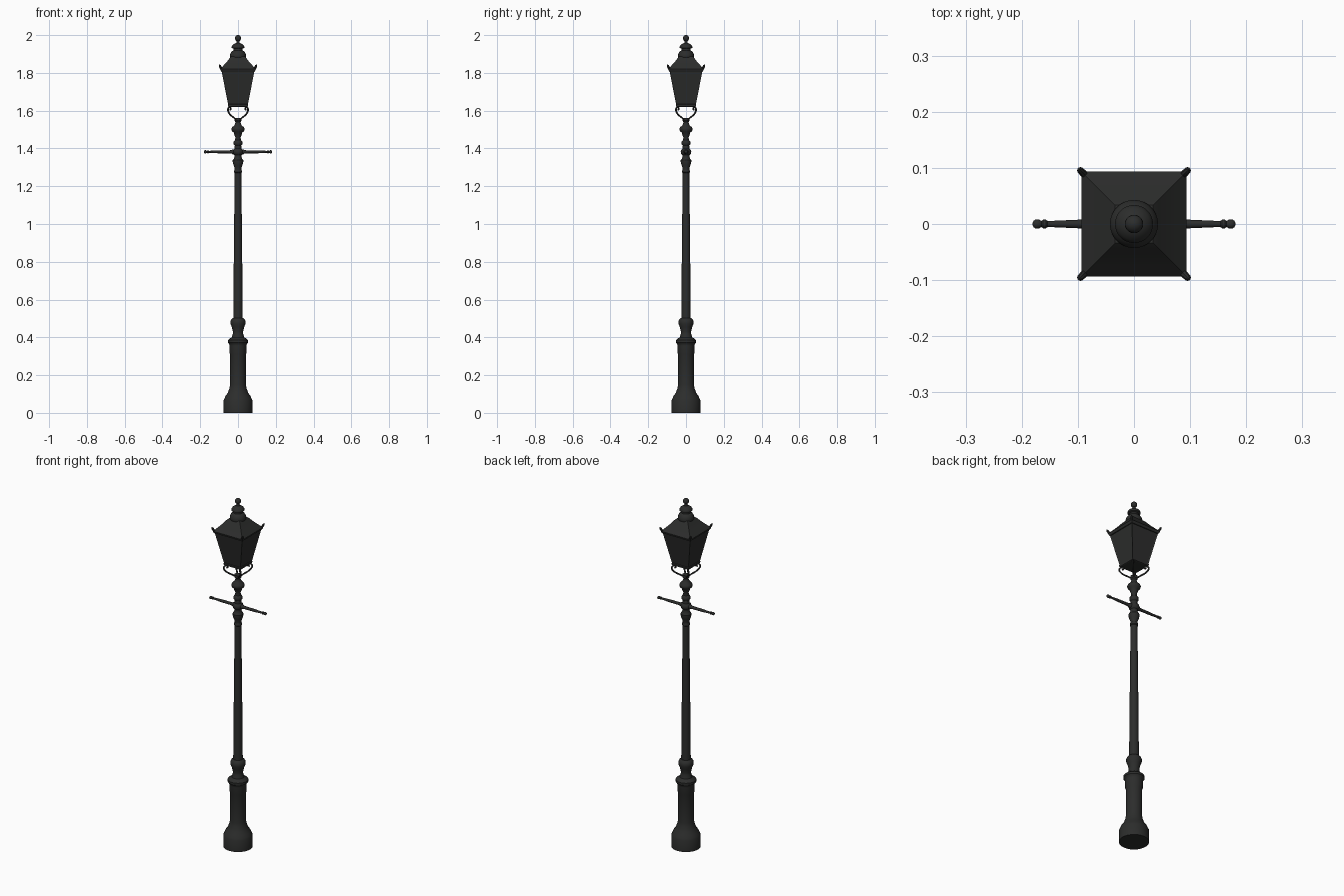
import bpy, bmesh, math
from mathutils import Vector, Matrix

if "Cube" in bpy.data.objects:
    bpy.data.objects.remove(bpy.data.objects["Cube"])

iron = bpy.data.materials.new("black_iron")
iron.diffuse_color = (0.025, 0.026, 0.025, 1)
iron.use_nodes = True
iron.node_tree.nodes["Principled BSDF"].inputs["Base Color"].default_value = iron.diffuse_color


def finish(name, bm, smooth=True):
    bmesh.ops.recalc_face_normals(bm, faces=bm.faces)
    me = bpy.data.meshes.new(name)
    bm.to_mesh(me)
    bm.free()
    me.materials.append(iron)
    ob = bpy.data.objects.new(name, me)
    bpy.context.collection.objects.link(ob)
    if smooth:
        bpy.ops.object.select_all(action='DESELECT')
        ob.select_set(True)
        bpy.context.view_layer.objects.active = ob
        bpy.ops.object.shade_smooth_by_angle(angle=math.radians(35))
    return ob


def loft(profile, n, turn=0.0, scale=1.0):
    """Stack of n-sided rings from (radius, z) pairs, capped at both ends."""
    bm = bmesh.new()
    rings = []
    for r, z in profile:
        rings.append([bm.verts.new((r * scale * math.cos(turn + 2 * math.pi * i / n),
                                    r * scale * math.sin(turn + 2 * math.pi * i / n), z))
                      for i in range(n)])
    for a, b in zip(rings, rings[1:]):
        for i in range(n):
            j = (i + 1) % n
            bm.faces.new((a[i], a[j], b[j], b[i]))
    bm.faces.new(rings[0][::-1])
    bm.faces.new(rings[-1])
    return bm


def turned(name, profile, n=28):
    return finish(name, loft(profile, n))


def square(profile):
    return loft(profile, 4, math.pi / 4, math.sqrt(2))


# pedestal with wide foot and collar
turned("pedestal", [(.077, 0), (.077, .066), (.072, .075), (.066, .09), (.054, .105),
                    (.050, .118), (.045, .13), (.042, .15), (.042, .31), (.045, .318),
                    (.045, .355), (.047, .365), (.054, .373), (.054, .385), (.045, .393),
                    (.033, .40), (.027, .42), (.027, .43), (.033, .455), (.040, .472),
                    (.040, .486), (.035, .496), (.026, .503)])
# tapered shaft
turned("shaft", [(.025, .50), (.022, .85), (.0175, 1.275)])
# mouldings above the shaft
turned("upper_mouldings", [(.017, 1.27), (.021, 1.274), (.021, 1.282), (.018, 1.287),
                           (.019, 1.30), (.024, 1.312), (.028, 1.328), (.028, 1.338),
                           (.022, 1.346), (.019, 1.355), (.019, 1.365), (.026, 1.372),
                           (.028, 1.382), (.026, 1.392), (.018, 1.40), (.017, 1.415),
                           (.023, 1.422), (.024, 1.43), (.022, 1.438), (.015, 1.445),
                           (.014, 1.46), (.019, 1.47), (.022, 1.483), (.032, 1.492),
                           (.035, 1.502), (.032, 1.511), (.020, 1.522), (.014, 1.535),
                           (.014, 1.54), (.019, 1.547), (.019, 1.562)])

# ladder rest: two turned arms with knobbed ends
arm = [(.013, .015), (.013, .028), (.009, .034), (.008, .05), (.0078, .10), (.0055, .152),
       (.0055, .154), (.008, .157), (.008, .162), (.0055, .165), (.0085, .170),
       (.0085, .175), (.006, .179), (.002, .181)]
for side, name in ((1, "ladder_arm_right"), (-1, "ladder_arm_left")):
    ob = turned(name, arm, 14)
    ob.data.transform(Matrix.Translation((0, 0, 1.382)) @
                      Matrix.Rotation(side * math.pi / 2, 4, 'Y'))

# four scroll brackets on the diagonals (distance along one axis, height)
path = [(.010, 1.552), (.022, 1.563), (.036, 1.574), (.047, 1.587), (.053, 1.602),
        (.050, 1.615), (.042, 1.617), (.038, 1.609), (.043, 1.604)]
for k in range(4):
    a = math.pi / 4 + k * math.pi / 2
    cu = bpy.data.curves.new("scroll_bracket", 'CURVE')
    cu.dimensions = '3D'
    cu.bevel_depth = .0045
    cu.bevel_resolution = 2
    cu.resolution_u = 5
    cu.use_fill_caps = True
    sp = cu.splines.new('BEZIER')
    sp.bezier_points.add(len(path) - 1)
    for p, (d, z) in zip(sp.bezier_points, path):
        r = d * math.sqrt(2)
        p.co = (r * math.cos(a), r * math.sin(a), z)
        p.handle_left_type = p.handle_right_type = 'AUTO'
    cu.materials.append(iron)
    ob = bpy.data.objects.new("scroll_bracket_%d" % (k + 1), cu)
    bpy.context.collection.objects.link(ob)

# lantern body with recessed panes
bm = square([(.051, 1.626), (.088, 1.815)])
bm.normal_update()
panes = [f for f in bm.faces if abs(f.normal.z) < .6]
bmesh.ops.inset_individual(bm, faces=panes, thickness=.007, depth=-.003)
finish("lantern_body", bm, False)
# bottom rim
finish("lantern_bottom_rim", square([(.049, 1.620), (.053, 1.622), (.054, 1.632), (.051, 1.634)]), False)
# roof with eave, slightly hollow slopes
finish("lantern_roof", square([(.088, 1.808), (.092, 1.812), (.094, 1.821), (.075, 1.841),
                               (.056, 1.862), (.044, 1.878), (.034, 1.888)]))

# corner horns rising from the eave
for k in range(4):
    a = math.pi / 4 + k * math.pi / 2
    bm = loft([(.005, 0), (.0065, .014), (.006, .03), (.002, .037)], 8)
    start = Vector((.085 * math.sqrt(2) * math.cos(a), .085 * math.sqrt(2) * math.sin(a), 1.812))
    lean = Vector((math.cos(a) * .6, math.sin(a) * .6, 1))
    rot = Vector((0, 0, 1)).rotation_difference(lean).to_matrix().to_4x4()
    bm.transform(Matrix.Translation(start) @ rot)
    finish("corner_horn_%d" % (k + 1), bm)

# vent cap and ball finial
turned("vent_cap", [(.036, 1.872), (.043, 1.884), (.043, 1.892), (.040, 1.904), (.032, 1.914),
                    (.024, 1.919), (.024, 1.928), (.034, 1.932), (.034, 1.938), (.029, 1.947),
                    (.018, 1.955), (.009, 1.958), (.007, 1.970)])
ball = [(.0165 * math.sin(t * math.pi / 10), 1.9835 - .0165 * math.cos(t * math.pi / 10))
        for t in range(1, 10)]
turned("ball_finial", ball + [(.001, 2.0)], 20)
